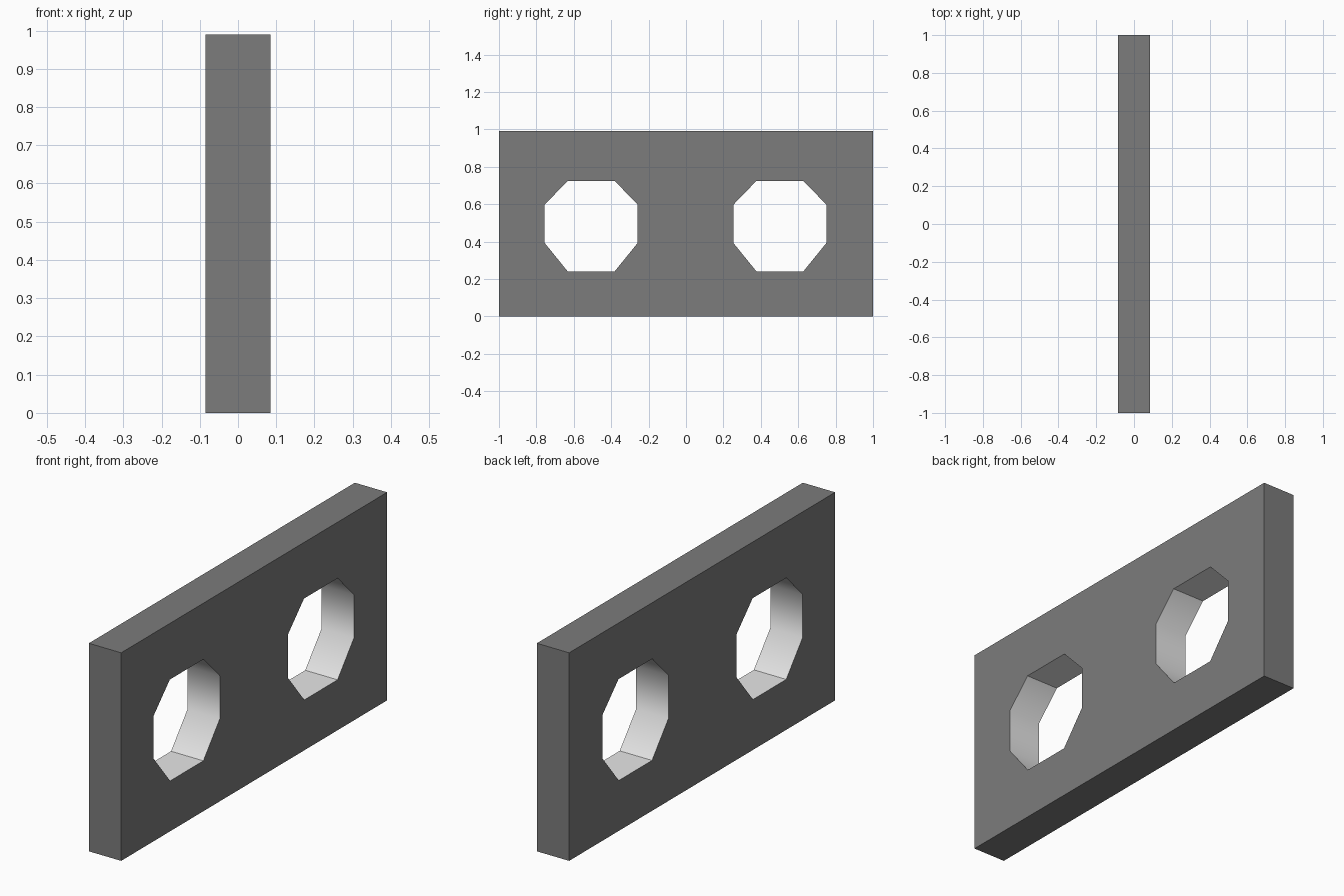
import bpy, bmesh, math

if "Cube" in bpy.data.objects:
    bpy.data.objects.remove(bpy.data.objects["Cube"])

HALF_T = 0.085
HEIGHT = 0.99


def material(name, v):
    m = bpy.data.materials.new(name)
    m.diffuse_color = (v, v, v, 1)
    m.use_nodes = True
    m.node_tree.nodes["Principled BSDF"].inputs["Base Color"].default_value = m.diffuse_color
    return m


def hole_outline(cy):
    # octagon with a slightly taller lower chamfer
    right = [(0.125, 0.24), (0.249, 0.393), (0.249, 0.597), (0.127, 0.723)]
    return [(cy + y, z) for y, z in right] + [(cy - y, z) for y, z in reversed(right)]


bm = bmesh.new()
rims = {-1: [], 1: []}


def add_walls(outline, mat, smooth):
    rings = {s: [bm.verts.new((s * HALF_T, y, z)) for y, z in outline] for s in (-1, 1)}
    n = len(outline)
    for i in range(n):
        j = (i + 1) % n
        f = bm.faces.new((rings[-1][i], rings[-1][j], rings[1][j], rings[1][i]))
        f.material_index = mat
        f.smooth = smooth
        for s in (-1, 1):
            rims[s].append(bm.edges.get((rings[s][i], rings[s][j])))


# outer border of the plate, then the two holes
add_walls([(-1, 0), (1, 0), (1, HEIGHT), (-1, HEIGHT)], 0, False)
for cy in (-0.507, 0.502):
    add_walls(hole_outline(cy), 1, True)

# broad faces with the holes left open
for s in (-1, 1):
    bmesh.ops.triangle_fill(bm, edges=rims[s], use_beauty=True, normal=(s, 0, 0))

bmesh.ops.recalc_face_normals(bm, faces=bm.faces[:])
for e in bm.edges:
    e.smooth = len(e.link_faces) == 2 and e.calc_face_angle() < math.radians(45)

mesh = bpy.data.meshes.new("plate")
bm.to_mesh(mesh)
bm.free()
mesh.materials.append(material("dark grey", 0.2))
mesh.materials.append(material("light grey", 0.8))
plate = bpy.data.objects.new("plate_with_two_holes", mesh)
bpy.context.collection.objects.link(plate)
